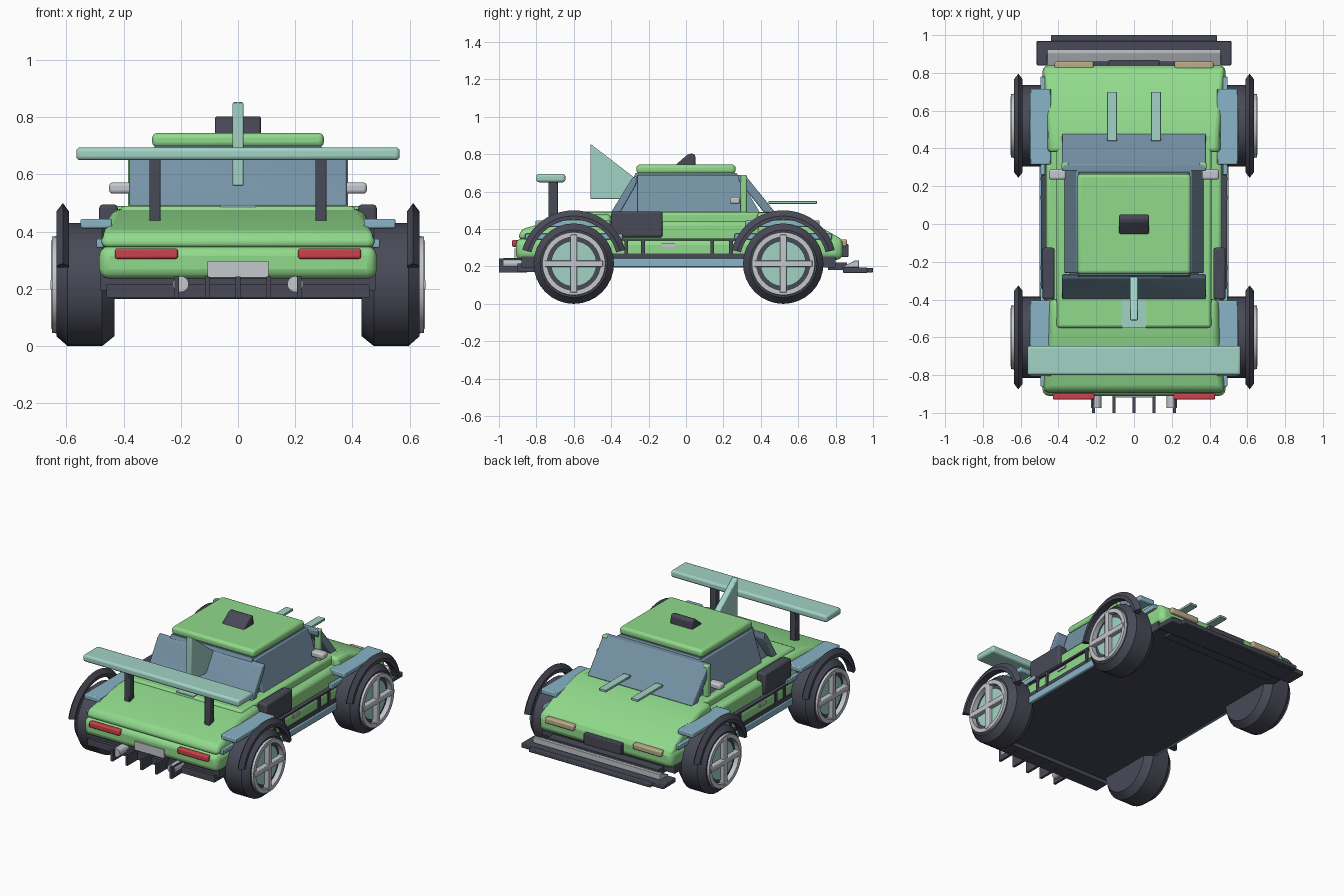
import bpy, bmesh, math

if "Cube" in bpy.data.objects:
    bpy.data.objects.remove(bpy.data.objects["Cube"])

def mat(name, r, g, b):
    m = bpy.data.materials.new(name)
    m.diffuse_color = (r, g, b, 1)
    m.use_nodes = True
    m.node_tree.nodes["Principled BSDF"].inputs["Base Color"].default_value = m.diffuse_color
    return m

GREEN = mat("green_paint", .28, .70, .26)
DARK = mat("dark_grey", .065, .068, .095)
MINT = mat("mint", .36, .65, .56)
GLASS = mat("window_glass", .18, .29, .38)
BLUE = mat("pale_blue", .25, .46, .57)
SILVER = mat("silver", .55, .57, .61)
RED = mat("tail_red", .60, .055, .07)
TAN = mat("lamp_tan", .50, .42, .25)

def finish(name, bm, material, bevel=0, segments=2):
    bmesh.ops.recalc_face_normals(bm, faces=bm.faces)
    me = bpy.data.meshes.new(name)
    bm.to_mesh(me)
    bm.free()
    ob = bpy.data.objects.new(name, me)
    bpy.context.collection.objects.link(ob)
    me.materials.append(material)
    bpy.ops.object.select_all(action='DESELECT')
    ob.select_set(True)
    bpy.context.view_layer.objects.active = ob
    bpy.ops.object.shade_smooth_by_angle(angle=math.radians(32))
    if bevel:
        b = ob.modifiers.new("bevel", 'BEVEL')
        b.width, b.segments = bevel, segments
        b.limit_method, b.angle_limit = 'ANGLE', math.radians(20)
    return ob

def prism(name, pts, x0, x1, material, bevel=0, segments=2, taper=None):
    """Side profile of (y, z) points spanned over x; taper(z) scales x."""
    t = taper or (lambda z: 1)
    bm = bmesh.new()
    ends = [[bm.verts.new((x * t(z), y, z)) for y, z in pts] for x in (x0, x1)]
    n = len(pts)
    bm.faces.new(ends[0])
    bm.faces.new(ends[1])
    for i in range(n):
        j = (i + 1) % n
        bm.faces.new((ends[0][i], ends[0][j], ends[1][j], ends[1][i]))
    return finish(name, bm, material, bevel, segments)

def box(name, x0, x1, y0, y1, z0, z1, material, bevel=0, segments=2):
    return prism(name, [(y0, z0), (y1, z0), (y1, z1), (y0, z1)], x0, x1, material, bevel, segments)

def lathe(name, profile, cy, cz, material, side=1, n=32, arc=None):
    """Closed (x, radius) profile turned about the x direction."""
    a0, a1 = arc or (0, 2 * math.pi)
    count = n + 1 if arc else n
    bm = bmesh.new()
    rings = []
    for i in range(count):
        a = a0 + (a1 - a0) * i / n
        rings.append([bm.verts.new((side * x, cy + r * math.cos(a), cz + r * math.sin(a)))
                      for x, r in profile])
    m = len(profile)
    for i in range(n):
        p, q = rings[i], rings[(i + 1) % count]
        for k in range(m):
            l = (k + 1) % m
            bm.faces.new((p[k], p[l], q[l], q[k]))
    if arc:
        bm.faces.new(rings[0])
        bm.faces.new(rings[-1])
    return finish(name, bm, material)

# Floor and main body
box("floor_pan", -.48, .48, -.88, .80, .195, .27, DARK)
box("lower_body", -.485, .485, -.91, .84, .235, .35, GREEN, .035, 3)
prism("rear_deck", [(-.90, .345), (-.40, .345), (-.40, .48), (-.60, .475), (-.88, .40)],
      -.48, .48, GREEN, .025, 3, lambda z: 1 - max(0, z - .39))
prism("hood", [(.38, .34), (.83, .30), (.835, .345), (.72, .41), (.50, .485), (.38, .49)],
      -.48, .48, GREEN, .02, 3, lambda z: 1 - .5 * max(0, z - .36))
box("cabin_base", -.41, .41, -.55, .48, .34, .49, GREEN, .015)
box("shoulders", -.465, .465, -.55, .40, .33, .44, GREEN, .02)

# Cabin
prism("cabin_core", [(-.36, .48), (.40, .48), (.27, .70), (-.27, .70)], -.345, .345, GLASS,
      taper=lambda z: 1 - .7 * max(0, z - .48))
prism("windshield", [(.48, .485), (.42, .485), (.28, .66), (.28, .69), (.315, .69)], -.38, .38, GLASS, .006)
prism("rear_window", [(-.40, .49), (-.35, .49), (-.265, .64), (-.265, .685), (-.29, .67)],
      -.38, .38, GLASS, .006)
prism("side_windows", [(-.26, .485), (.30, .485), (.30, .69), (-.26, .69)], -.37, .37, GLASS, .006, 2,
      lambda z: 1 - .85 * max(0, z - .485))
box("roof", -.30, .30, -.265, .265, .695, .745, GREEN, .018, 3)
prism("roof_scoop", [(-.065, .735), (.05, .735), (.05, .795), (.035, .805), (.01, .80)],
      -.08, .08, DARK, .01)

# Rear fin, deck plate and wing
prism("rear_fin", [(-.51, .56), (-.27, .56), (-.27, .67), (-.51, .855)], -.02, .02, MINT, .006)
box("deck_plate", -.063, .063, -.55, -.38, .486, .494, MINT)
box("rear_wing", -.565, .565, -.80, -.645, .65, .695, MINT, .014, 3)

# Front bumper, splitter, grille and tail details
box("splitter", -.515, .515, .84, .97, .165, .195, DARK, .005)
box("splitter_lip", -.44, .44, .94, 1.0, .168, .192, DARK, .005)
box("splitter_mount", -.40, .40, .76, .86, .18, .22, DARK)
prism("bumper_blade", [(.83, .195), (.925, .195), (.925, .232), (.905, .232)], -.46, .46, SILVER, .003)
box("grille", -.135, .135, .83, .868, .25, .32, DARK, .005)
box("rear_plate", -.107, .107, -.918, -.90, .24, .297, SILVER)
for i in range(5):
    x = (i - 2) * .107
    box("diffuser_fin", x - .008, x + .008, -1.0, -.85, .168, .243, DARK)
box("diffuser_floor", -.46, .46, -.90, -.80, .17, .215, DARK)

for s in (-1, 1):
    box("tail_light", s * .21, s * .43, -.93, -.895, .305, .342, RED, .008)
    box("headlight", s * .215, s * .42, .82, .86, .308, .345, TAN, .008)
    box("wing_post", s * .27, s * .31, -.735, -.685, .42, .66, DARK, .006)
    box("hood_strip", s * .09, s * .142, .44, .70, .535, .55, MINT, .003)
    box("mirror", s * .36, s * .45, .235, .29, .533, .572, SILVER, .012, 3)
    box("pillar", s * .345, s * .385, .292, .325, .48, .69, GREEN, .008)
    box("side_intake", s * .42, s * .485, -.40, -.125, .355, .495, DARK, .012)
    # Exhaust pipe
    bm = bmesh.new()
    bmesh.ops.create_cone(bm, cap_ends=True, segments=16, radius1=.028, radius2=.028, depth=.12)
    for v in bm.verts:
        v.co = (v.co.x + s * .2, v.co.z - .915, v.co.y + .217)
    finish("exhaust", bm, SILVER)
    # Side sill with small struts
    box("side_sill", s * .46, s * .50, -.40, .32, .197, .243, BLUE, .006)
    box("sill_trim", s * .46, s * .492, -.40, .32, .243, .268, DARK)
    box("side_rail", s * .46, s * .492, -.40, .32, .338, .35, DARK)
    box("side_marker", s * .47, s * .492, -.13, -.06, .305, .322, SILVER)
    for y in (-.33, -.24, .13, .23):
        box("sill_strut", s * .47, s * .494, y, y + .02, .255, .345, DARK)

    for cy in (-.60, .52):
        cz = .215
        # Fender shelf and inner strip
        box("fender_shelf", s * .44, s * .55, cy - .205, cy + .195, .412, .445, BLUE, .006)
        box("fender_strip", s * .47, s * .495, cy - .26, cy + .26, .345, .375, BLUE, .004)
        # Wheel arch flare with a ridged outer edge
        lathe("wheel_arch", [(.59, .235), (.635, .235), (.635, .255), (.612, .285), (.59, .255)],
              cy, cz, DARK, s, 20, (math.radians(15), math.radians(165)))
        # Tyre, rim and spokes
        lathe("tyre", [(.432, .02), (.432, .18), (.475, .215), (.595, .215), (.635, .18),
                       (.635, .15), (.615, .145), (.615, .02)], cy, cz, DARK, s)
        lathe("rim_ring", [(.62, .142), (.65, .142), (.65, .168), (.62, .172)], cy, cz, SILVER, s)
        lathe("brake_disc", [(.60, .001), (.625, .001), (.625, .122), (.60, .122)], cy, cz, MINT, s)
        box("spoke_level", s * .615, s * .655, cy - .155, cy + .155, cz - .017, cz + .017, SILVER, .004)
        box("spoke_upright", s * .615, s * .654, cy - .017, cy + .017, cz - .155, cz + .155, SILVER, .004)
        box("axle", s * .30, s * .45, cy - .04, cy + .04, cz - .02, cz + .04, DARK)
